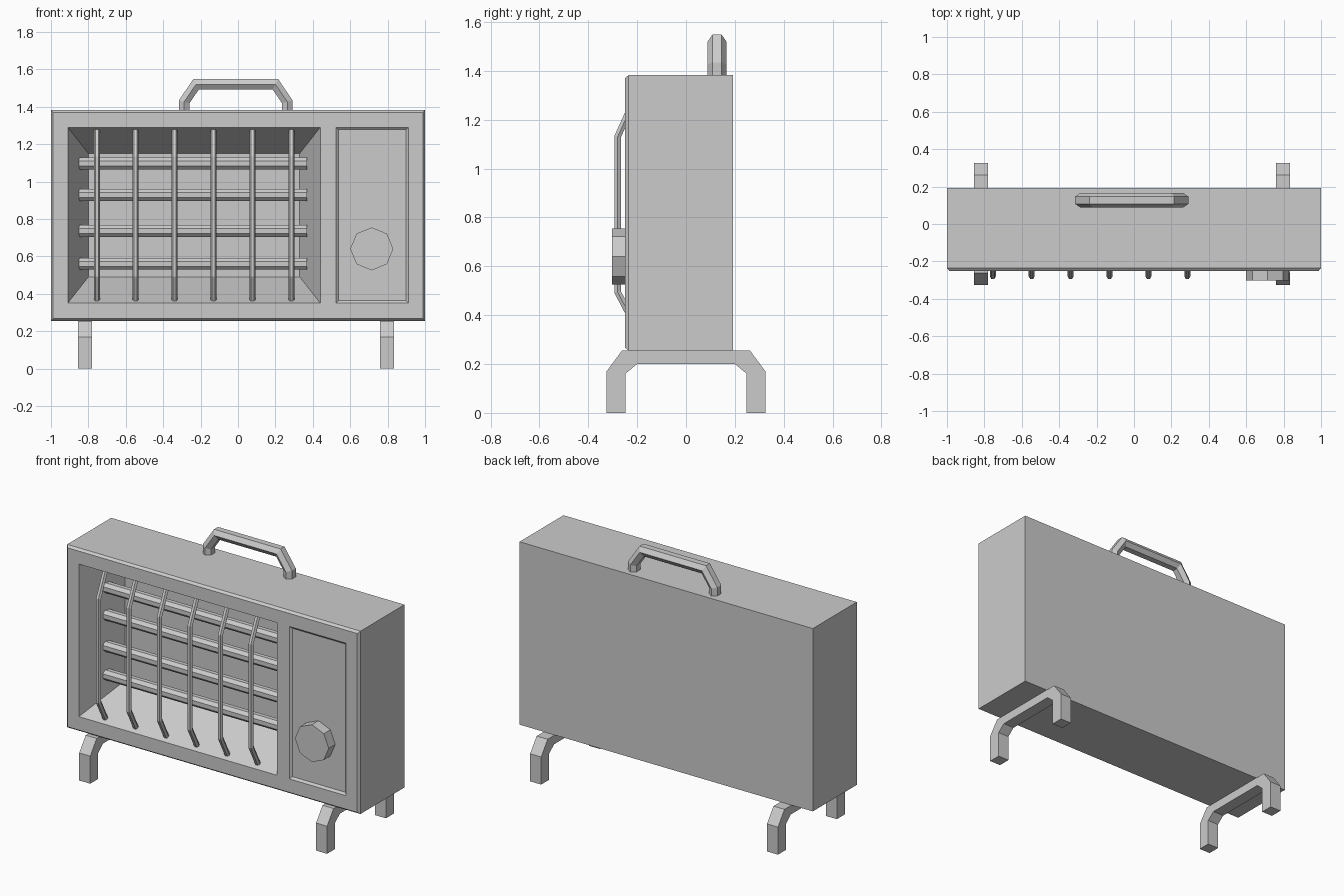
import bpy, bmesh, math
from mathutils import Vector

if "Cube" in bpy.data.objects:
    bpy.data.objects.remove(bpy.data.objects["Cube"])


def finish(name, bm):
    bmesh.ops.recalc_face_normals(bm, faces=bm.faces)
    me = bpy.data.meshes.new(name)
    bm.to_mesh(me)
    bm.free()
    ob = bpy.data.objects.new(name, me)
    bpy.context.collection.objects.link(ob)
    return ob


def tube(name, path, side, ru, rv, sides, turn=0.0):
    """Mitred low-poly tube along a flat path; side is the normal of the path's plane."""
    bm = bmesh.new()
    pts = [Vector(p) for p in path]
    side = Vector(side)
    rings = []
    for i, p in enumerate(pts):
        a = (p - pts[i - 1]).normalized() if i > 0 else (pts[1] - p).normalized()
        b = (pts[i + 1] - p).normalized() if i < len(pts) - 1 else a
        t = (a + b).normalized()
        v = side.cross(t) / t.dot(a)
        angles = [turn + 2 * math.pi * k / sides for k in range(sides)]
        rings.append([bm.verts.new(p + side * ru * math.cos(w) + v * rv * math.sin(w)) for w in angles])
    for r, s in zip(rings, rings[1:]):
        for k in range(sides):
            n = (k + 1) % sides
            bm.faces.new((r[k], r[n], s[n], s[k]))
    bm.faces.new(rings[0])
    bm.faces.new(rings[-1])
    return finish(name, bm)


def recess(bm, face, dx, dz, y):
    """Push a front face back to depth y, tapering inward by dx and dz."""
    c = face.calc_center_median()
    new = bmesh.ops.extrude_discrete_faces(bm, faces=[face])["faces"][0]
    for v in new.verts:
        v.co.x += dx if v.co.x < c.x else -dx
        v.co.z += dz if v.co.z < c.z else -dz
        v.co.y = y


# Housing: front grid with heater opening and control panel recess
FRONT, RIM, BACK = -0.25, -0.235, 0.193
BOTTOM, TOP = 0.255, 1.382
xs = [-0.988, -0.91, 0.44, 0.525, 0.912, 0.988]
zs = [BOTTOM + 0.012, 0.35, 1.29, TOP - 0.012]
bm = bmesh.new()
grid = [[bm.verts.new((x, FRONT, z)) for z in zs] for x in xs]
cells = {}
for i in range(5):
    for j in range(3):
        cells[i, j] = bm.faces.new((grid[i][j], grid[i + 1][j], grid[i + 1][j + 1], grid[i][j + 1]))

# Chamfered rim, side walls and back
edges = [e for e in bm.edges if e.is_boundary]
for y in (RIM, BACK):
    ret = bmesh.ops.extrude_edge_only(bm, edges=edges)["geom"]
    for v in (g for g in ret if isinstance(g, bmesh.types.BMVert)):
        v.co.y = y
        if abs(v.co.x) > 0.98:
            v.co.x = math.copysign(1.0, v.co.x)
        if v.co.z < 0.3:
            v.co.z = BOTTOM
        elif v.co.z > 1.35:
            v.co.z = TOP
    edges = [g for g in ret if isinstance(g, bmesh.types.BMEdge)]
bmesh.ops.holes_fill(bm, edges=edges, sides=0)
recess(bm, cells[1, 1], 0.11, 0.14, 0.04)
recess(bm, cells[3, 1], 0.013, 0.013, FRONT + 0.012)
finish("housing", bm)

# Heating elements
for i, z in enumerate((0.56, 0.735, 0.928, 1.097)):
    tube(f"heating_element_{i + 1}", [(-0.85, -0.07, z), (0.37, -0.07, z)],
         (0, 1, 0), 0.034, 0.034, 8, math.pi / 8)

# Guard bars across the opening
for i in range(6):
    x = -0.755 + 0.208 * i
    path = [(x, -0.212, 0.365), (x, -0.28, 0.495), (x, -0.28, 1.13), (x, -0.212, 1.28)]
    tube(f"guard_bar_{i + 1}", path, (1, 0, 0), 0.016, 0.0155, 6)

# Control knob
tube("control_knob", [(0.715, -0.23, 0.64), (0.715, -0.302, 0.64)], (1, 0, 0), 0.115, 0.115, 8)

# Carrying handle
path = [(-0.288, 0.127, 1.36), (-0.288, 0.127, 1.426), (-0.224, 0.127, 1.52),
        (0.2, 0.127, 1.52), (0.264, 0.127, 1.426), (0.264, 0.127, 1.36)]
tube("carrying_handle", path, (0, 1, 0), 0.038, 0.032, 6)

# Bent bracket feet
half = [(0.325, 0), (0.325, 0.17), (0.262, BOTTOM)]
inner = [(0.2, 0.2), (0.248, 0.16), (0.248, 0)]
right = half[::-1]
outline = half + [(-y, z) for y, z in right] + [(-y, z) for y, z in inner[::-1]] + inner
for name, x in (("left_foot", -0.855), ("right_foot", 0.76)):
    bm = bmesh.new()
    f = bm.faces.new([bm.verts.new((x, y, z)) for y, z in outline])
    ret = bmesh.ops.extrude_face_region(bm, geom=[f], use_keep_orig=True)["geom"]
    bmesh.ops.translate(bm, vec=(0.075, 0, 0), verts=[g for g in ret if isinstance(g, bmesh.types.BMVert)])
    finish(name, bm)
